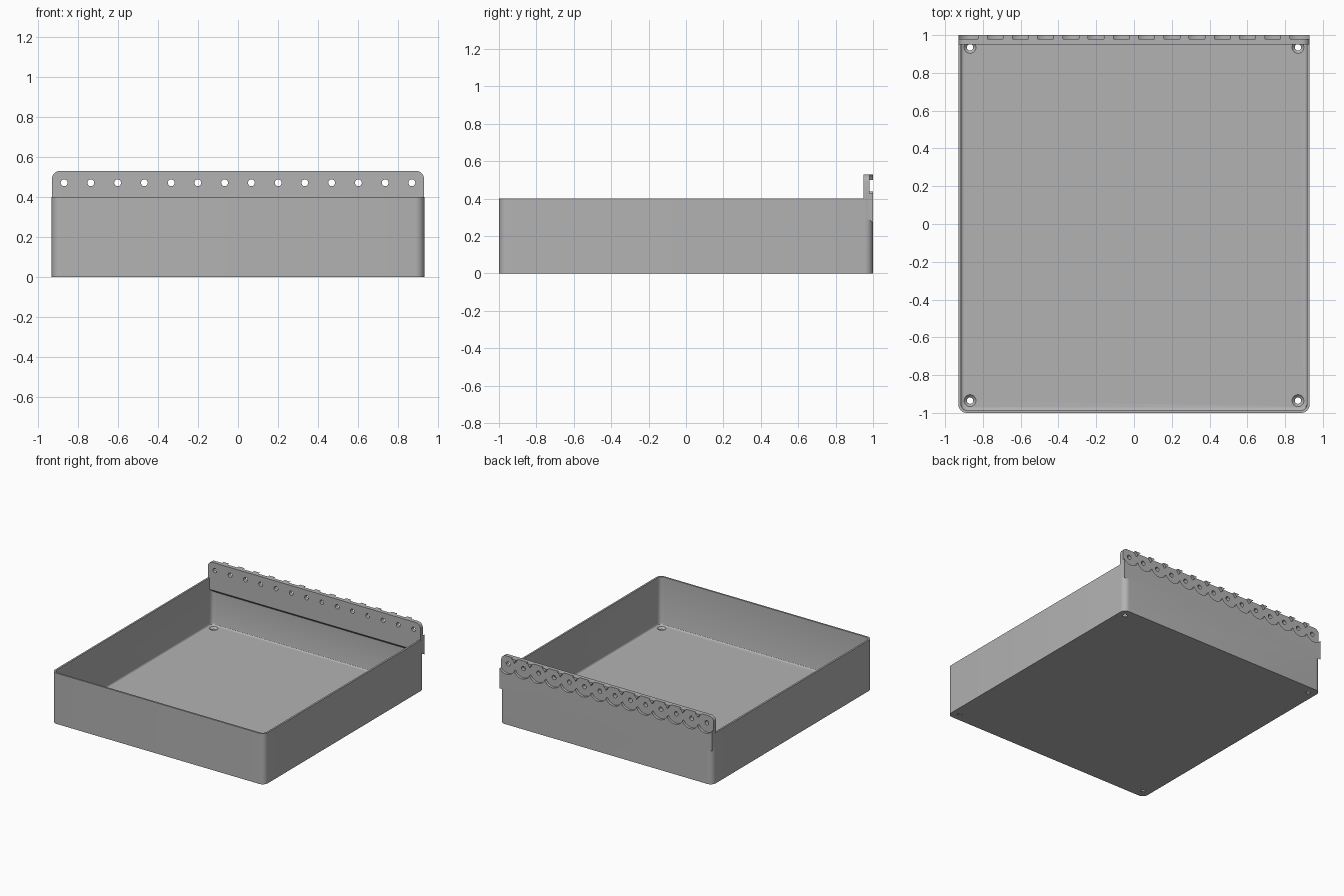
import bpy, bmesh
from math import pi
from mathutils import Matrix

if "Cube" in bpy.data.objects:
    bpy.data.objects.remove(bpy.data.objects["Cube"], do_unlink=True)

grey = bpy.data.materials.new("light grey")
grey.use_nodes = True
colour = (0.45, 0.45, 0.45, 1)
grey.diffuse_color = colour
grey.node_tree.nodes["Principled BSDF"].inputs["Base Color"].default_value = colour


def make_object(name, bm):
    bmesh.ops.recalc_face_normals(bm, faces=bm.faces)
    mesh = bpy.data.meshes.new(name)
    bm.to_mesh(mesh)
    bm.free()
    mesh.materials.append(grey)
    ob = bpy.data.objects.new(name, mesh)
    bpy.context.collection.objects.link(ob)
    return ob


def rounded_box(name, hx, hy, z0, z1, radius, bottom=0):
    """Box with round upright corners and an optional chamfered underside."""
    bm = bmesh.new()
    bmesh.ops.create_cube(bm, size=1)
    for v in bm.verts:
        v.co.x *= 2 * hx
        v.co.y *= 2 * hy
        v.co.z = z0 if v.co.z < 0 else z1
    upright = [e for e in bm.edges if abs(e.verts[0].co.z - e.verts[1].co.z) > 0.1]
    bmesh.ops.bevel(bm, geom=upright, offset=radius, segments=8, profile=0.5, affect='EDGES')
    if bottom:
        rim = [e for e in bm.edges if all(abs(v.co.z - z0) < 1e-5 for v in e.verts)]
        bmesh.ops.bevel(bm, geom=rim, offset=bottom, segments=3, profile=0.5, affect='EDGES')
    return make_object(name, bm)


def cylinder(name, r1, r2, depth, location, along_y=False, sides=32):
    bm = bmesh.new()
    turn = Matrix.Rotation(pi / 2, 4, 'X') if along_y else Matrix()
    bmesh.ops.create_cone(bm, cap_ends=True, segments=sides, radius1=r1, radius2=r2,
                          depth=depth, matrix=Matrix.Translation(location) @ turn)
    return make_object(name, bm)


def combine(target, other, operation):
    mod = target.modifiers.new("boolean", 'BOOLEAN')
    mod.operation = operation
    mod.solver = 'EXACT'
    mod.object = other
    bpy.context.view_layer.objects.active = target
    bpy.ops.object.modifier_apply(modifier=mod.name)
    bpy.data.objects.remove(other, do_unlink=True)


# Open tray with thin walls and a soft inner floor edge
WALL, FLOOR = 0.014, 0.02
tray = rounded_box("tray", 0.93, 1.0, 0, 0.4, 0.045)
combine(tray, rounded_box("cavity", 0.93 - WALL, 1.0 - WALL, FLOOR, 0.6, 0.032, 0.015), 'DIFFERENCE')

# Hinge rail along the back, sloping underneath, with rounded top corners
bm = bmesh.new()
profile = [(1.0, 0.27), (1.0, 0.53), (0.95, 0.53), (0.95, 0.31)]
face = bm.faces.new([bm.verts.new((-0.928, y, z)) for y, z in profile])
new = bmesh.ops.extrude_face_region(bm, geom=[face])["geom"]
bmesh.ops.translate(bm, vec=(1.856, 0, 0), verts=[v for v in new if isinstance(v, bmesh.types.BMVert)])
corners = [e for e in bm.edges
           if all(v.co.z > 0.5 for v in e.verts) and abs(e.verts[0].co.x - e.verts[1].co.x) < 0.01]
bmesh.ops.bevel(bm, geom=corners, offset=0.04, segments=8, profile=0.5, affect='EDGES')
combine(tray, make_object("hinge_rail", bm), 'UNION')

# Row of holes through the rail, each with an overlapping round recess behind
COUNT, REACH, HEIGHT = 14, 0.868, 0.47
for i in range(COUNT):
    x = -REACH + 2 * REACH * i / (COUNT - 1)
    combine(tray, cylinder("recess", 0.0735, 0.0735, 0.06, (x, 1.01, HEIGHT), True, 48), 'DIFFERENCE')
    combine(tray, cylinder("pin_hole", 0.017, 0.017, 0.2, (x, 0.98, HEIGHT), True, 24), 'DIFFERENCE')

# Countersunk screw holes in the floor corners
for sx in (-1, 1):
    for sy in (-1, 1):
        x, y = sx * 0.868, sy * 0.935
        combine(tray, cylinder("screw_hole", 0.017, 0.017, 0.1, (x, y, 0), sides=24), 'DIFFERENCE')
        combine(tray, cylinder("countersink", 0.014, 0.034, 0.02, (x, y, 0.0125)), 'DIFFERENCE')

# Smooth shading on the round parts only
bpy.ops.object.select_all(action='DESELECT')
tray.select_set(True)
bpy.context.view_layer.objects.active = tray
bpy.ops.object.shade_smooth_by_angle(angle=pi / 6)
